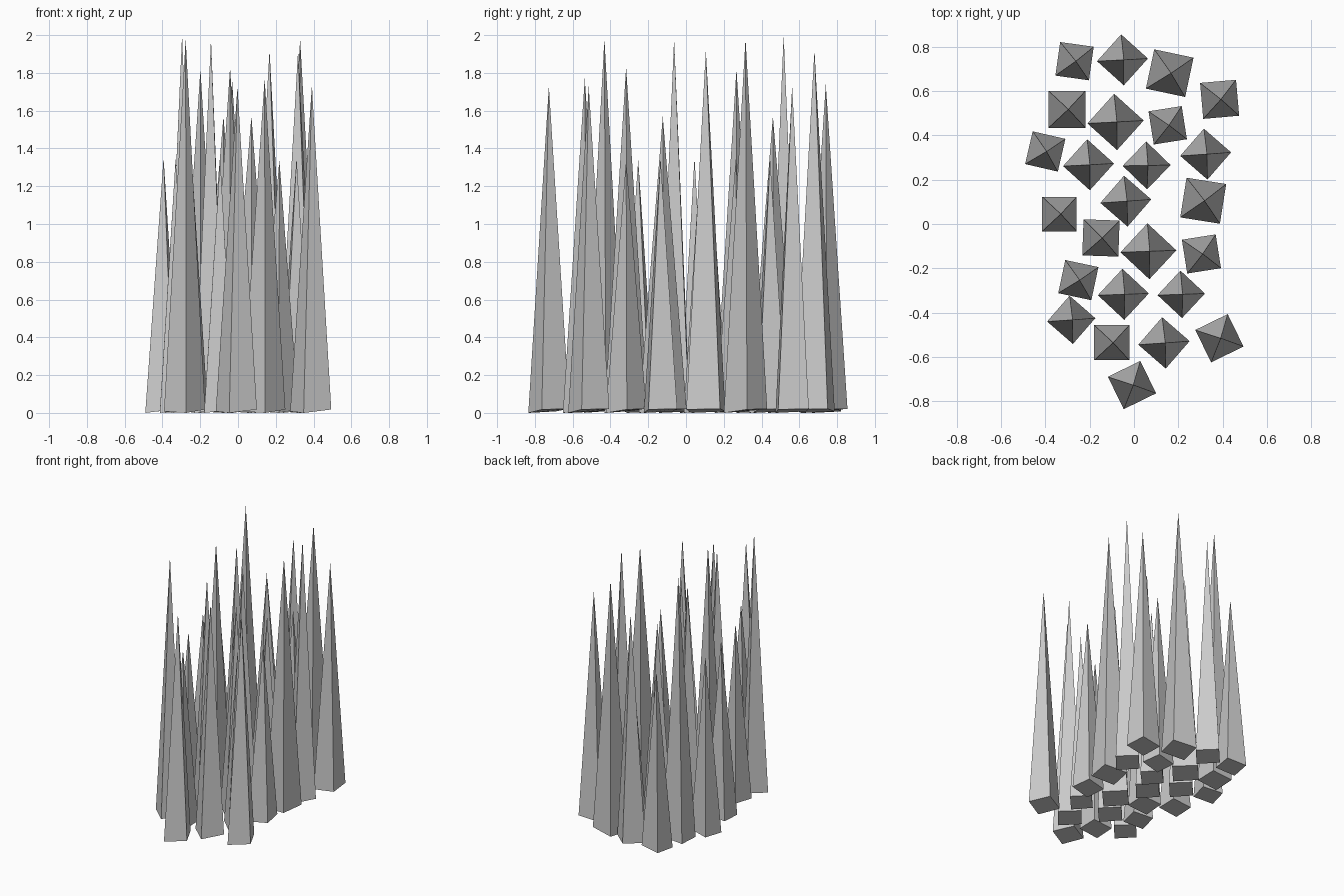
import bpy, bmesh
from math import sin, cos, radians

# Spikes: base centre x, y, half diagonal, angle of first corner, tip height
SPIKES = [
    (-.268, .734, .108, 37, 1.35), (-.052, .740, .115, 93, 1.74),
    (.161, .680, .128, 33, 1.92), (.386, .562, .115, 50, 1.73),
    (-.302, .517, .118, 45, 2.0), (-.083, .460, .127, 93, 1.57),
    (.152, .445, .107, 54, 1.35), (-.400, .327, .107, 32, 1.35),
    (-.205, .267, .115, 93, 1.82), (.057, .264, .108, 91, 1.35),
    (.323, .315, .115, 94, 1.98), (-.336, .045, .110, 45, 1.35),
    (-.037, .103, .115, 94, 1.76), (.312, .105, .128, 36, 1.92),
    (-.149, -.063, .115, 43, 1.98), (.065, -.123, .126, 92, 1.57),
    (.304, -.135, .109, 54, 1.35), (-.251, -.253, .108, 33, 1.34),
    (-.048, -.317, .115, 92, 1.83), (.213, -.317, .107, 92, 1.34),
    (-.283, -.432, .109, 94, 1.98), (-.100, -.535, .112, 45, 1.35),
    (.135, -.536, .116, 94, 1.77), (.385, -.515, .115, 71, 1.73),
    (-.009, -.726, .115, 71, 1.73),
]
# Slightly uneven underside, clockwise from the first corner
CORNER_Z = (.022, .018, 0, .008)


def spike(index, x, y, r, angle, height):
    bm = bmesh.new()
    base = []
    for i, z in enumerate(CORNER_Z):
        a = radians(angle - 90 * i)
        base.append(bm.verts.new((x + r * cos(a), y + r * sin(a), z)))
    tip = bm.verts.new((x + .006, y, height))
    bm.faces.new(base)
    for i in range(4):
        bm.faces.new((base[i], tip, base[(i + 1) % 4]))
    bmesh.ops.recalc_face_normals(bm, faces=bm.faces)
    mesh = bpy.data.meshes.new(f"spike_{index:02d}")
    bm.to_mesh(mesh)
    bm.free()
    bpy.context.collection.objects.link(bpy.data.objects.new(mesh.name, mesh))


# Cluster of four-sided spikes
for n, row in enumerate(SPIKES, 1):
    spike(n, *row)
